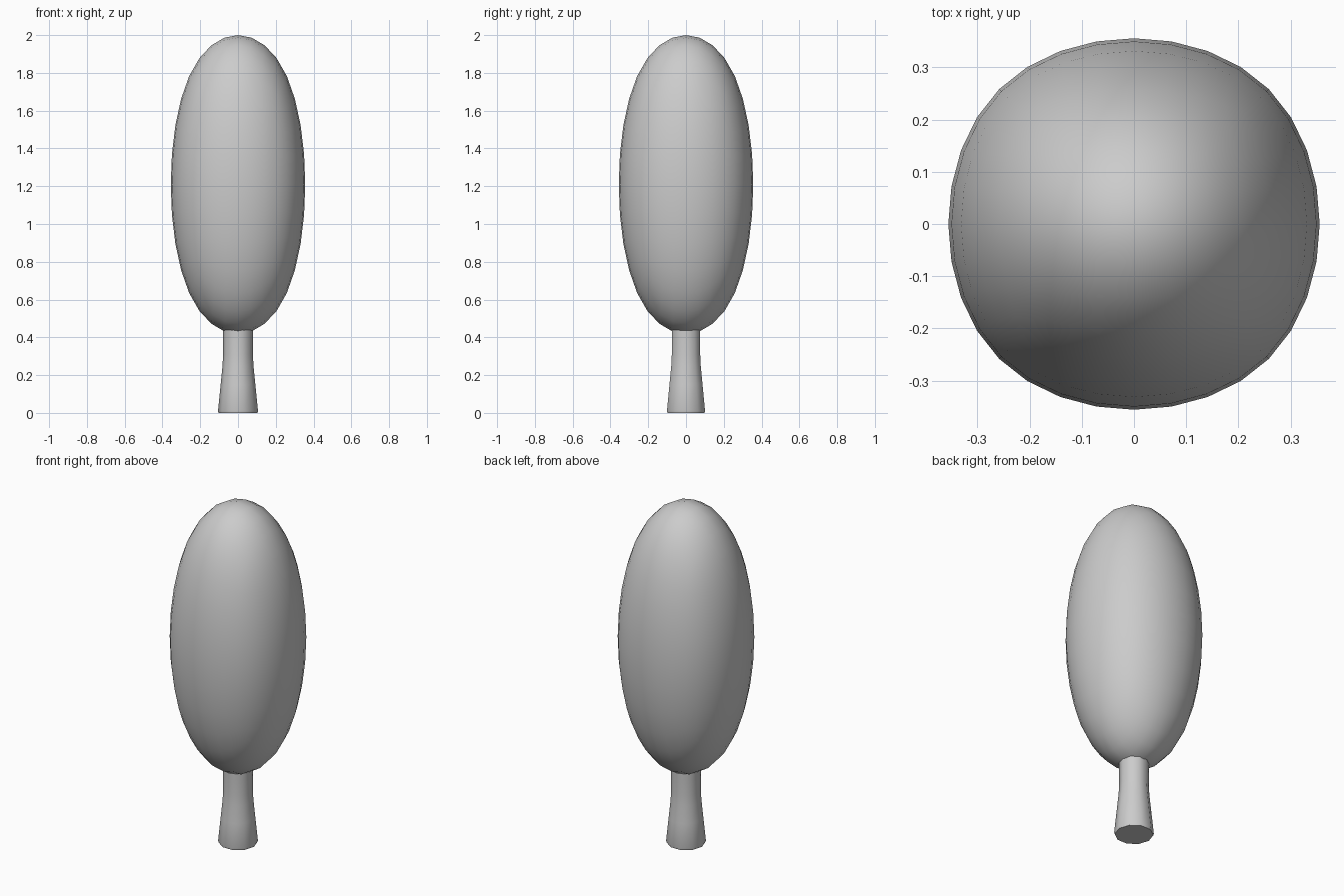
import bpy, bmesh
from math import cos, sin, tau

if "Cube" in bpy.data.objects:
    bpy.data.objects.remove(bpy.data.objects["Cube"])

# crown: a stretched, subdivided cube giving an even quad ellipsoid
bpy.ops.mesh.primitive_cube_add(size=2, location=(0, 0, 1.209))
crown = bpy.context.object
crown.name = "crown"
limit = 0.8395  # subdivided cube's face-centre distance
crown.scale = (0.356 / limit, 0.356 / limit, 0.791 / limit)
sub = crown.modifiers.new("round", 'SUBSURF')
sub.levels = sub.render_levels = 3
bpy.ops.object.modifier_apply(modifier=sub.name)
bpy.ops.object.shade_smooth()

# trunk: ten-sided, flared towards the base
SIDES = 10
profile = [(0.103, 0.0), (0.106, 0.01), (0.092, 0.15), (0.082, 0.25),
           (0.079, 0.31), (0.079, 0.40), (0.080, 0.50)]
bm = bmesh.new()
rings = [[bm.verts.new((r * cos(tau * i / SIDES), r * sin(tau * i / SIDES), z))
          for i in range(SIDES)] for r, z in profile]
for a, b in zip(rings, rings[1:]):
    for i in range(SIDES):
        j = (i + 1) % SIDES
        bm.faces.new((a[i], a[j], b[j], b[i]))
bm.faces.new(rings[0][::-1])
bm.faces.new(rings[-1])
mesh = bpy.data.meshes.new("trunk")
bm.to_mesh(mesh)
bm.free()
trunk = bpy.data.objects.new("trunk", mesh)
bpy.context.collection.objects.link(trunk)
bpy.ops.object.select_all(action='DESELECT')
trunk.select_set(True)
bpy.context.view_layer.objects.active = trunk
bpy.ops.object.shade_smooth_by_angle(angle=0.75)
